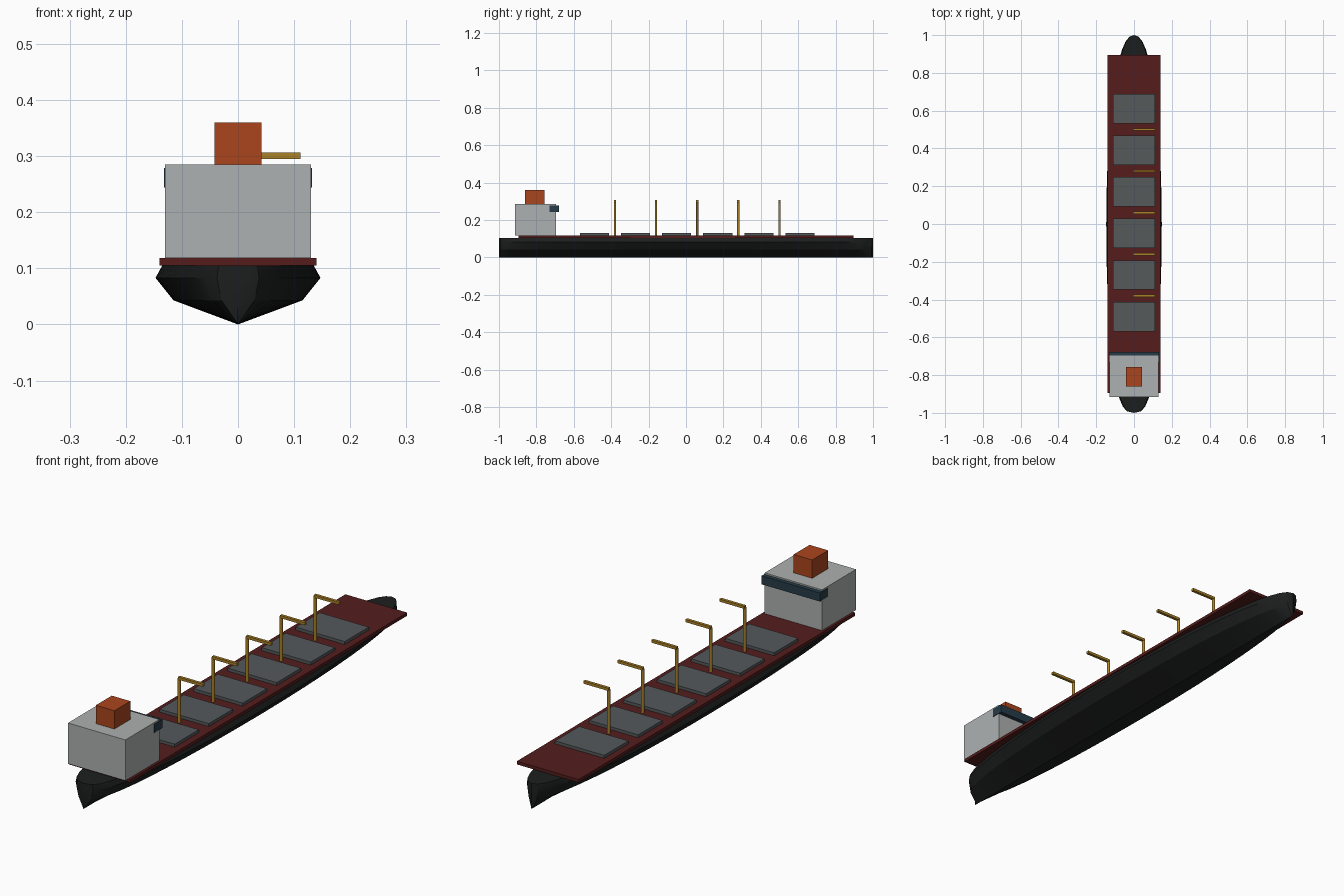
import bpy, bmesh, math

if "Cube" in bpy.data.objects:
    bpy.data.objects.remove(bpy.data.objects["Cube"])


def material(name, rgb):
    m = bpy.data.materials.new(name)
    m.diffuse_color = (*rgb, 1)
    m.use_nodes = True
    m.node_tree.nodes["Principled BSDF"].inputs["Base Color"].default_value = m.diffuse_color
    return m


BLACK = material("hull_black", (0.012, 0.013, 0.013))
RED = material("deck_red", (0.09, 0.012, 0.012))
STEEL = material("hatch_grey", (0.09, 0.1, 0.105))
WHITE = material("house_grey", (0.42, 0.44, 0.44))
GLASS = material("window_blue", (0.02, 0.045, 0.065))
ORANGE = material("funnel_orange", (0.4, 0.06, 0.012))
YELLOW = material("crane_yellow", (0.4, 0.22, 0.02))


def add_mesh(name, bm, mat):
    me = bpy.data.meshes.new(name)
    bmesh.ops.recalc_face_normals(bm, faces=bm.faces)
    bm.to_mesh(me)
    bm.free()
    ob = bpy.data.objects.new(name, me)
    bpy.context.collection.objects.link(ob)
    me.materials.append(mat)
    return ob


def box(name, x, y, z, mat):
    """Box from (min, max) ranges."""
    bm = bmesh.new()
    bmesh.ops.create_cube(bm, size=1)
    for v in bm.verts:
        for i, (a, b) in enumerate((x, y, z)):
            v.co[i] = (a + b) / 2 + v.co[i] * (b - a)
    return add_mesh(name, bm, mat)


# Hull: one cross-section lofted along the length, narrowing to a vertical stem
half = [(0.135, 0.105), (0.147, 0.083), (0.115, 0.043), (0, 0)]
section = half + [(-x, z) for x, z in reversed(half[:-1])]
bm = bmesh.new()
rings = []
N = 24
for i in range(N + 1):
    y = -math.cos(math.pi * i / N)
    s = max(0.0, 1 - y * y) ** 0.5
    w = s ** (0.67 if y < 0 else 0.88)
    rings.append([bm.verts.new((x * w, y, z)) for x, z in section])
for a, b in zip(rings, rings[1:]):
    for k in range(len(section)):
        j = (k + 1) % len(section)
        bm.faces.new((a[k], a[j], b[j], b[k]))
bmesh.ops.remove_doubles(bm, verts=bm.verts, dist=0.0005)
hull = add_mesh("hull", bm, BLACK)
bpy.context.view_layer.objects.active = hull
hull.select_set(True)
bpy.ops.object.shade_smooth_by_angle(angle=math.radians(30))

# Deck plate
box("deck", (-0.14, 0.14), (-0.895, 0.895), (0.105, 0.118), RED)

# Deckhouse, bridge windows and funnel
box("deckhouse", (-0.13, 0.13), (-0.915, -0.695), (0.118, 0.285), WHITE)
box("bridge_windows", (-0.132, 0.132), (-0.73, -0.678), (0.244, 0.279), GLASS)
box("funnel", (-0.042, 0.042), (-0.86, -0.757), (0.285, 0.36), ORANGE)

# Cargo hatches
for i in range(6):
    y = -0.49 + 0.22 * i
    box(f"hatch_{i + 1}", (-0.111, 0.111), (y - 0.078, y + 0.078), (0.118, 0.13), STEEL)

# Deck cranes between the hatches: round post and jib
for i in range(5):
    y = -0.38 + 0.22 * i
    bm = bmesh.new()
    bmesh.ops.create_cone(bm, cap_ends=True, segments=12, radius1=0.006, radius2=0.006, depth=0.182)
    bmesh.ops.translate(bm, verts=bm.verts, vec=(0, y, 0.209))
    add_mesh(f"crane_post_{i + 1}", bm, YELLOW)
    box(f"crane_jib_{i + 1}", (-0.002, 0.111), (y - 0.006, y + 0.006), (0.295, 0.306), YELLOW)
